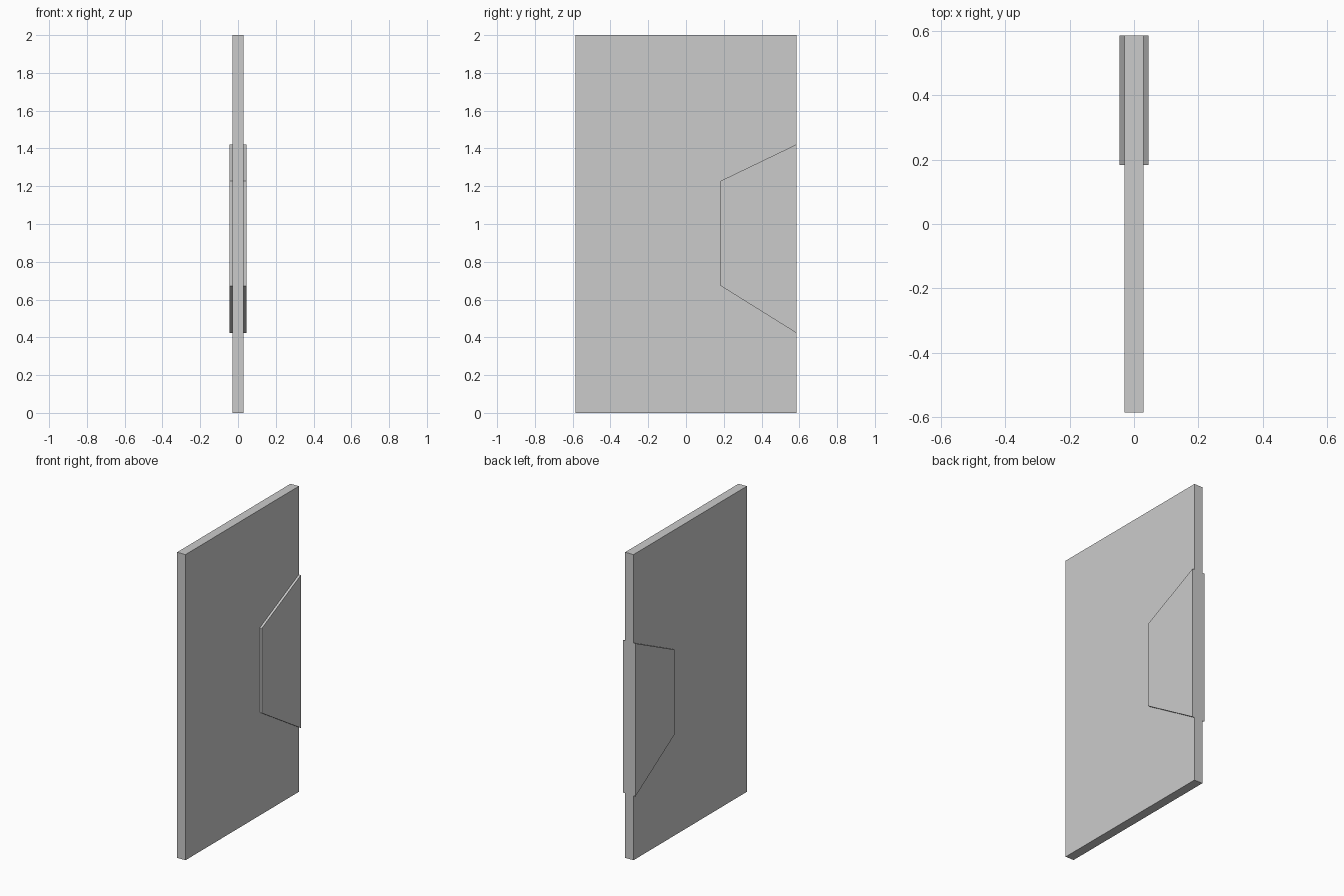
import bpy
import bmesh

if "Cube" in bpy.data.objects:
    bpy.data.objects.remove(bpy.data.objects["Cube"])


def prism(name, profile, half_x):
    """Extrude a (y, z) outline symmetrically along x."""
    bm = bmesh.new()
    face = bm.faces.new([bm.verts.new((-half_x, y, z)) for y, z in profile])
    ext = bmesh.ops.extrude_face_region(bm, geom=[face])
    verts = [v for v in ext["geom"] if isinstance(v, bmesh.types.BMVert)]
    bmesh.ops.translate(bm, verts=verts, vec=(2 * half_x, 0, 0))
    bmesh.ops.recalc_face_normals(bm, faces=bm.faces[:])
    mesh = bpy.data.meshes.new(name)
    bm.to_mesh(mesh)
    bm.free()
    obj = bpy.data.objects.new(name, mesh)
    bpy.context.collection.objects.link(obj)
    return obj


EDGE = 0.586

# Door slab
prism("door_panel", [(-EDGE, 0), (EDGE, 0), (EDGE, 2), (-EDGE, 2)], 0.03)

# Trapezoid plate passing through the slab, proud on both faces
prism("lock_plate", [(EDGE, 0.422), (EDGE, 1.422), (0.183, 1.228), (0.183, 0.673)], 0.045)
